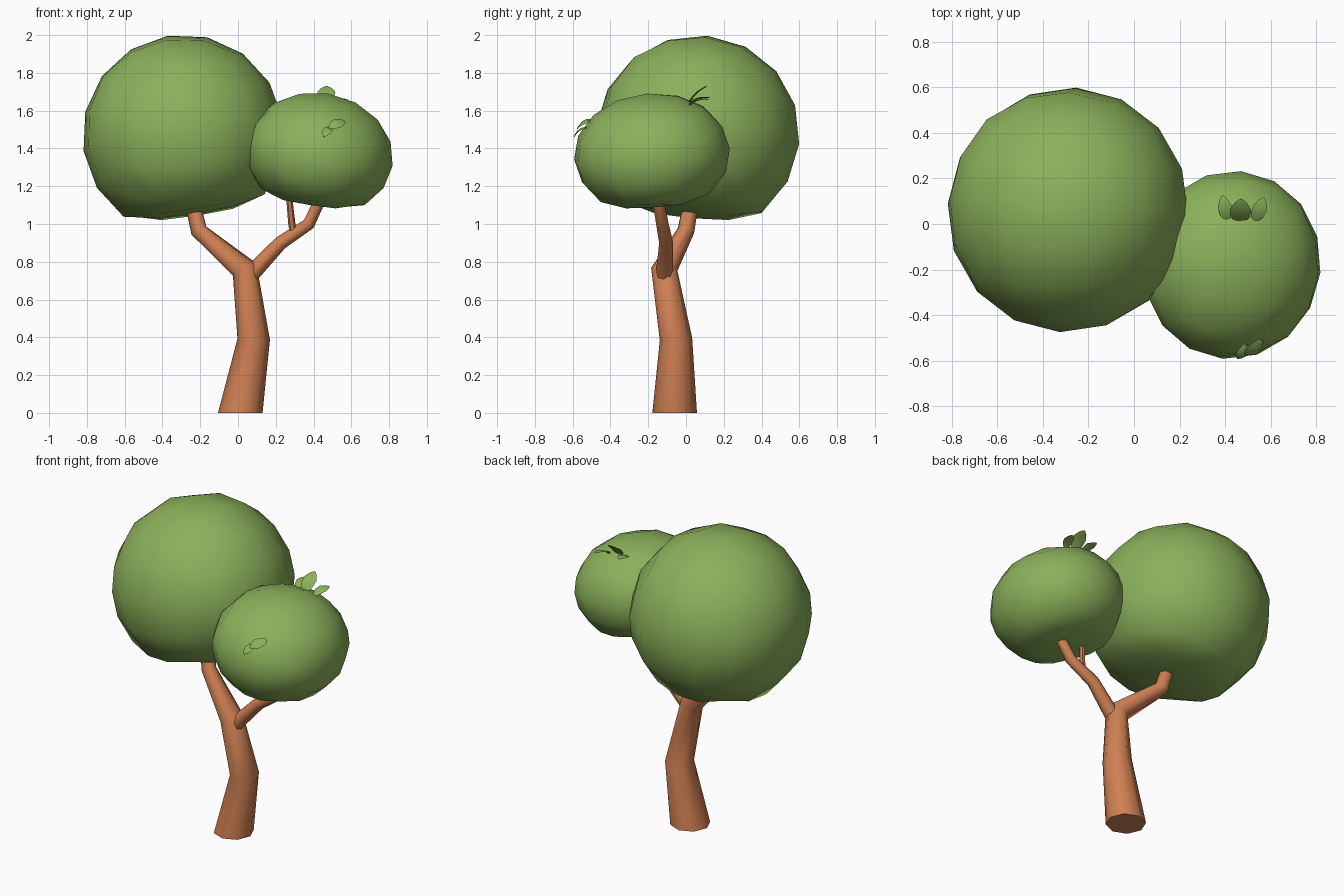
import bpy, bmesh, math
from mathutils import Vector, Euler

if "Cube" in bpy.data.objects:
    bpy.data.objects.remove(bpy.data.objects["Cube"])


def material(name, rgb):
    m = bpy.data.materials.new(name)
    m.diffuse_color = (*rgb, 1)
    m.use_nodes = True
    m.node_tree.nodes["Principled BSDF"].inputs["Base Color"].default_value = m.diffuse_color
    return m


bark = material("orange brown bark", (0.62, 0.215, 0.085))
green = material("leaf green", (0.26, 0.44, 0.105))


def finish(name, bm, mat, angle):
    bmesh.ops.recalc_face_normals(bm, faces=bm.faces)
    me = bpy.data.meshes.new(name)
    bm.to_mesh(me)
    bm.free()
    me.materials.append(mat)
    ob = bpy.data.objects.new(name, me)
    bpy.context.collection.objects.link(ob)
    bpy.ops.object.select_all(action='DESELECT')
    ob.select_set(True)
    bpy.context.view_layer.objects.active = ob
    bpy.ops.object.shade_smooth_by_angle(angle=math.radians(angle))
    return ob


def tube(name, pts, sides, start=None):
    """Tapered limb through (x, y, z, radius) points."""
    bm = bmesh.new()
    pos = [Vector(p[:3]) for p in pts]
    rings = []
    for i, p in enumerate(pos):
        d0 = (p - pos[i - 1]).normalized() if i else Vector()
        d1 = (pos[i + 1] - p).normalized() if i < len(pos) - 1 else Vector()
        t = (d0 + d1).normalized()
        if i == 0 and start:
            t = Vector(start)
        u = (Vector((1, 0, 0)) - t * t.x).normalized()
        v = t.cross(u)
        rings.append([bm.verts.new(p + pts[i][3] * (u * math.cos(a) + v * math.sin(a)))
                      for a in (2 * math.pi * k / sides for k in range(sides))])
    for a, b in zip(rings, rings[1:]):
        for k in range(sides):
            n = (k + 1) % sides
            bm.faces.new((a[k], a[n], b[n], b[k]))
    bm.faces.new(rings[0])
    bm.faces.new(rings[-1])
    return finish(name, bm, bark, 50)


def crown(name, centre, size, floor, rot):
    """Rounded cube turned into a ball with a flattened underside."""
    bm = bmesh.new()
    bmesh.ops.create_cube(bm, size=2)
    bmesh.ops.subdivide_edges(bm, edges=bm.edges[:], cuts=3, use_grid_fill=True)
    r = Euler([math.radians(a) for a in rot]).to_matrix()
    for v in bm.verts:
        c = Vector([math.tan(q * math.pi / 4) for q in v.co]).normalized()
        c = Vector([a * b for a, b in zip(c, size)])
        if c.z < floor:
            c.z = floor + (c.z - floor) * 0.15
        v.co = r @ c + Vector(centre)
    return finish(name, bm, green, 70)


def leaf(name, base, tip, width, normal, thick=0.012):
    """Small pointed leaf: cupped plate, widest past the middle."""
    bm = bmesh.new()
    b, t, n = Vector(base), Vector(tip), Vector(normal).normalized()
    d = t - b
    s = d.cross(n).normalized()
    n = s.cross(d).normalized()
    rings = []
    for f, w in ((0, 0.45), (0.3, 0.9), (0.6, 1), (0.85, 0.6), (1, 0.12)):
        c = b + d * f + n * (0.012 * math.sin(math.pi * f))
        h = s * (w * width / 2)
        k = n * (thick / 2 * (1 - 0.6 * f))
        rings.append([bm.verts.new(q) for q in (c - h, c - k, c + h, c + k)])
    for a, e in zip(rings, rings[1:]):
        for i in range(4):
            j = (i + 1) % 4
            bm.faces.new((a[i], a[j], e[j], e[i]))
    bm.faces.new(rings[0])
    bm.faces.new(rings[-1])
    return finish(name, bm, green, 60)


# Trunk running on into the left limb
tube("trunk", [(0.012, -0.06, 0, 0.118), (0.083, -0.053, 0.39, 0.086),
               (0.035, -0.115, 0.76, 0.07), (-0.207, 0.0, 0.965, 0.045),
               (-0.245, 0.03, 1.13, 0.04)], 8, (0, 0, 1))
# Right limb and twig
tube("right_branch", [(0.07, -0.115, 0.735, 0.045), (0.225, -0.105, 0.90, 0.037),
                      (0.375, -0.125, 1.0, 0.033), (0.44, -0.15, 1.14, 0.03)], 8)
tube("twig", [(0.295, -0.115, 0.94, 0.02), (0.285, -0.13, 1.0, 0.019),
              (0.27, -0.15, 1.15, 0.016)], 6)

# Leafy crowns
crown("large_crown", (-0.29, 0.062, 1.47), (0.535, 0.54, 0.535), -0.40, (-5, -9, -3))
crown("small_crown", (0.43, -0.18, 1.37), (0.395, 0.415, 0.325), -0.255, (4, 9, -5))

# Leaf tufts on the small crown: three on top, two in front
for i, (b, t, w) in enumerate([((0.41, 0.015, 1.64), (0.39, 0.125, 1.67), 0.06),
                               ((0.465, 0.01, 1.635), (0.47, 0.11, 1.73), 0.095),
                               ((0.53, 0.015, 1.63), (0.57, 0.115, 1.66), 0.065)]):
    leaf(f"top_leaf_{i + 1}", b, t, w, (0, -0.5, 1))
for i, (b, t, w) in enumerate([((0.49, -0.53, 1.51), (0.455, -0.592, 1.462), 0.05),
                               ((0.56, -0.51, 1.545), (0.485, -0.575, 1.505), 0.065)]):
    leaf(f"front_leaf_{i + 1}", b, t, w, (0, -0.8, 0.6))
